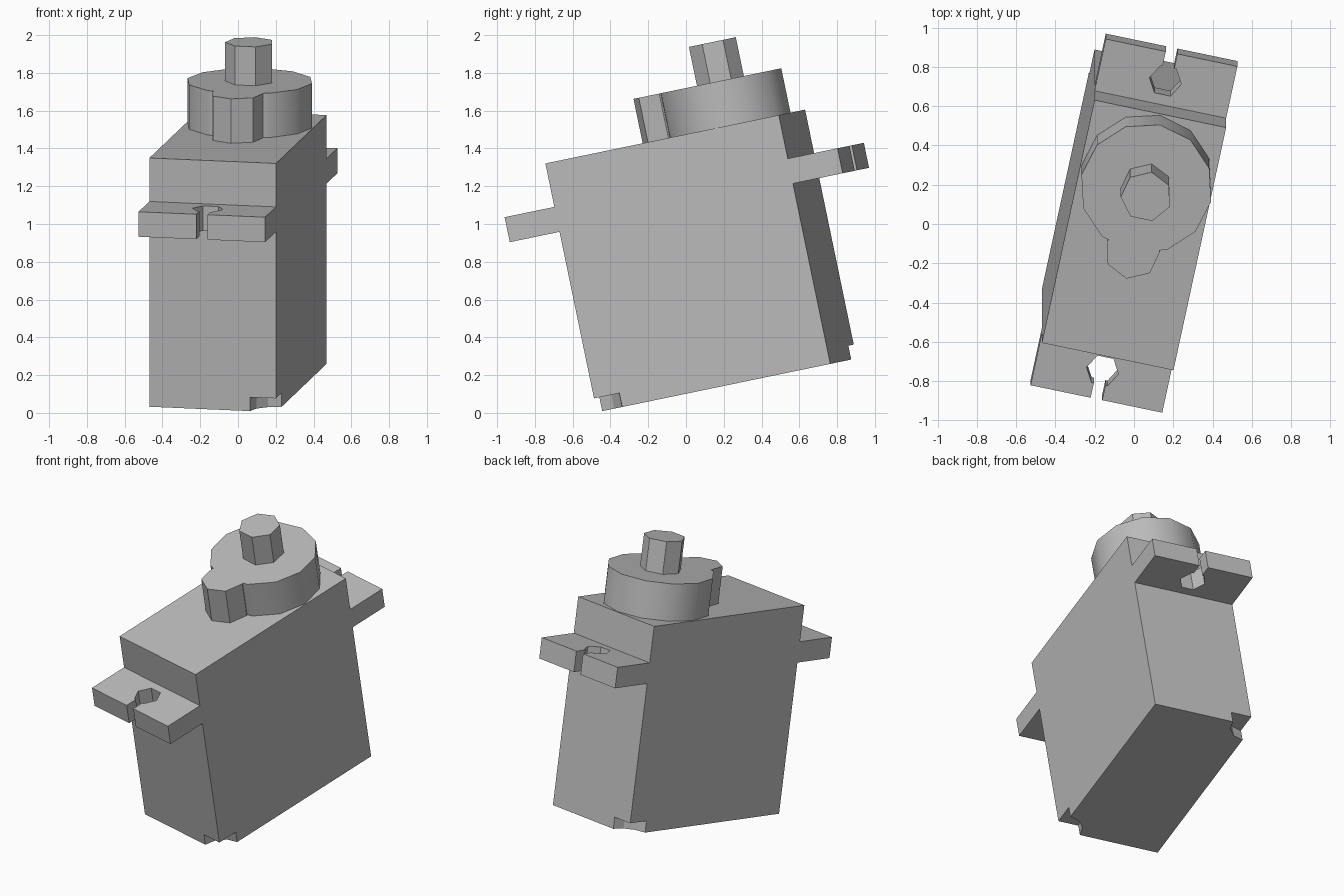
import bpy, bmesh
from math import radians, sin, cos, tau
from mathutils import Matrix

if "Cube" in bpy.data.objects:
    bpy.data.objects.remove(bpy.data.objects["Cube"])

grey = bpy.data.materials.new("plain_grey")
grey.use_nodes = True
GREY = (0.5, 0.5, 0.5, 1)
grey.diffuse_color = GREY
grey.node_tree.nodes["Principled BSDF"].inputs["Base Color"].default_value = GREY

# Whole servo is tilted; local origin is the centre of the case top
POSE = (Matrix.Translation((0, -0.057, 1.463))
        @ Matrix.Rotation(radians(11.7), 4, 'X')
        @ Matrix.Rotation(radians(-12), 4, 'Z'))
W, L, H = 0.685, 1.29, 1.345


def prism(name, outline, z0, z1):
    """Extrude a flat outline from z0 up to z1."""
    bm = bmesh.new()
    base = bm.faces.new([bm.verts.new((x, y, z0)) for x, y in outline])
    top = bmesh.ops.extrude_face_region(bm, geom=[base])["geom"]
    bmesh.ops.translate(bm, vec=(0, 0, z1 - z0),
                        verts=[v for v in top if isinstance(v, bmesh.types.BMVert)])
    bmesh.ops.recalc_face_normals(bm, faces=bm.faces)
    mesh = bpy.data.meshes.new(name)
    bm.to_mesh(mesh)
    bm.free()
    mesh.materials.append(grey)
    obj = bpy.data.objects.new(name, mesh)
    bpy.context.collection.objects.link(obj)
    obj.matrix_world = POSE
    return obj


def ring(sides, radius, cx=0, cy=0, start=0):
    """Regular polygon outline; start is the angle of the first corner."""
    angles = [radians(start) + tau * i / sides for i in range(sides)]
    return [(cx + radius * cos(a), cy + radius * sin(a)) for a in angles]


def select(obj):
    bpy.ops.object.select_all(action='DESELECT')
    obj.select_set(True)
    bpy.context.view_layer.objects.active = obj


def combine(obj, other, operation):
    mod = obj.modifiers.new(operation.lower(), 'BOOLEAN')
    mod.operation, mod.object, mod.solver = operation, other, 'EXACT'
    select(obj)
    bpy.ops.object.modifier_apply(modifier=mod.name)
    bpy.data.objects.remove(other)


# Case with a rounded notch in two opposite bottom corners
x, y = W / 2, L / 2
case = prism("case", [(-x, -y), (x, -y), (x, y), (-x, y)], -H, 0)
for side in (1, -1):
    cutter = prism("notch_cutter", ring(12, 0.14, side * x, -side * y), -H - 0.1, -H + 0.075)
    cutter.hide_render = True
    combine(case, cutter, 'DIFFERENCE')

# Mounting tabs with a keyhole open to the outer end
TAB, HOLE_Y, HOLE_R, SLOT = 0.275, 0.125, 0.083, 0.03
hole = ring(6, HOLE_R, 0, y + HOLE_Y, 120)
mouth_y = hole[0][1]
keyhole = [(-SLOT, y + TAB), (-SLOT, mouth_y)] + hole + [(SLOT, mouth_y), (SLOT, y + TAB)]
tab_outline = [(-x, y), (-x, y + TAB)] + keyhole + [(x, y + TAB), (x, y)]
for name, s in (("back_tab", 1), ("front_tab", -1)):
    prism(name, [(s * px, s * py) for px, py in tab_outline], -0.37, -0.235)

# Gear housing: large round boss merged with a small one
GEAR_Y = 0.30
housing = prism("gear_housing", ring(12, 0.337, 0, GEAR_Y), 0, 0.24)
lobe = prism("housing_lobe", ring(7, 0.14, 0, GEAR_Y - 0.34, -90), 0, 0.24)
combine(housing, lobe, 'UNION')
select(housing)
bpy.ops.object.shade_smooth_by_angle(angle=radians(32))

# Output shaft
prism("output_shaft", ring(7, 0.13, 0, GEAR_Y, 90), 0.24, 0.45)
